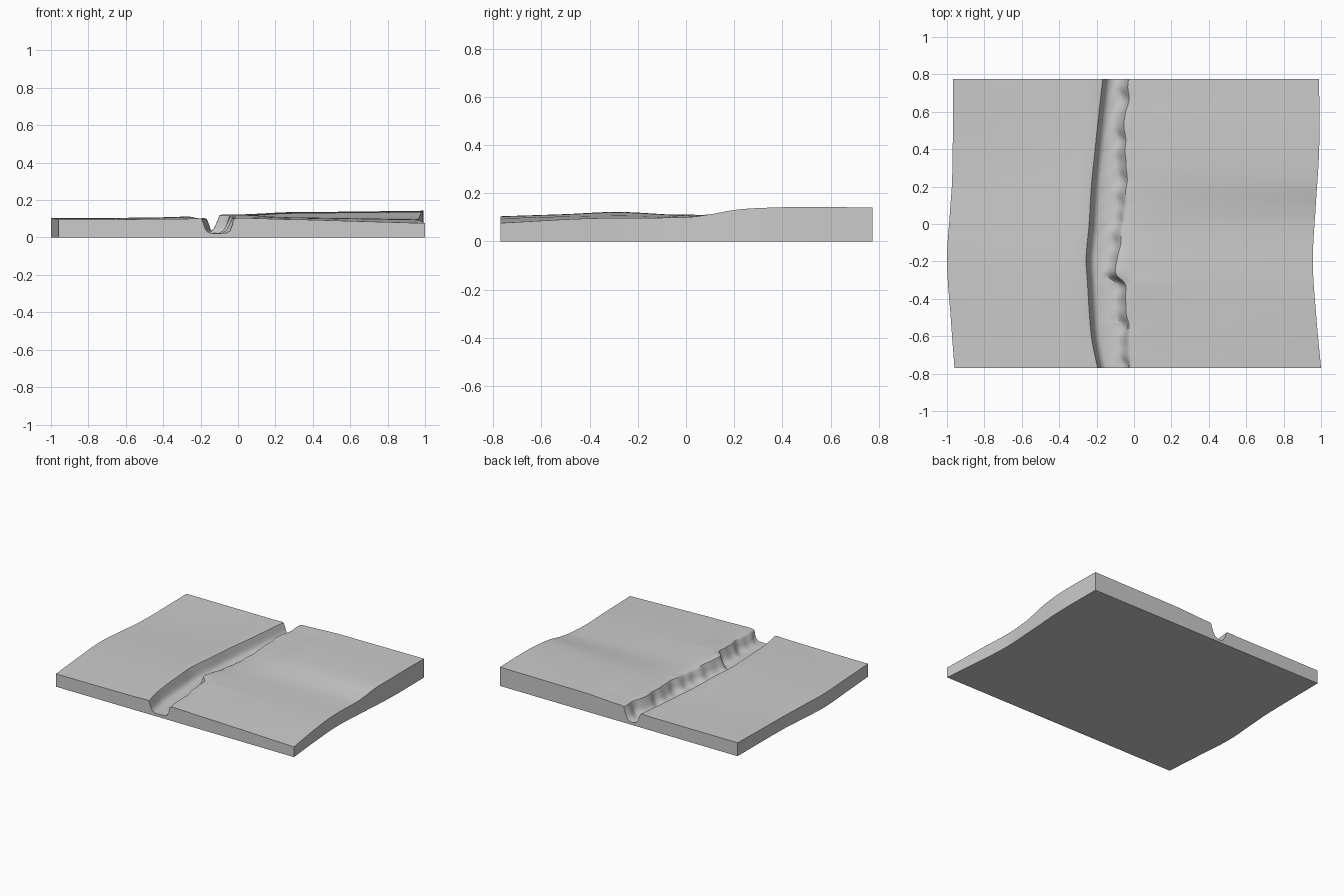
import bpy, bmesh, math, random

if "Cube" in bpy.data.objects:
    bpy.data.objects.remove(bpy.data.objects["Cube"])

random.seed(4)
ROWS = 110
Y0, Y1 = -0.77, 0.775


def curve(points):
    """Smooth function through (y, value) points."""
    n = len(points)
    slope = []
    for i in range(n):
        a, b = points[max(i - 1, 0)], points[min(i + 1, n - 1)]
        slope.append((b[1] - a[1]) / (b[0] - a[0]))

    def f(y):
        i = 0
        while i < n - 2 and y > points[i + 1][0]:
            i += 1
        (a, va), (b, vb) = points[i], points[i + 1]
        h = b - a
        t = (y - a) / h
        return ((2*t**3 - 3*t**2 + 1) * va + (t**3 - 2*t**2 + t) * h * slope[i]
                + (3*t**2 - 2*t**3) * vb + (t**3 - t**2) * h * slope[i + 1])
    return f


# Plan outlines: x of the outer edges and the channel rims along y
left_edge = curve([(Y0, -.96), (-.5, -.98), (-.2, -1.0), (.05, -.985), (.25, -.972), (Y1, -.967)])
right_edge = curve([(Y0, 1.0), (-.5, .975), (-.2, .956), (.1, .972), (.4, .99), (Y1, .99)])
left_rim = curve([(Y0, -.195), (-.6, -.228), (-.3, -.25), (-.18, -.256), (0, -.24),
                  (.2, -.228), (.4, -.208), (.6, -.187), (Y1, -.167)])
right_rim = curve([(Y0, -.017), (-.55, -.025), (-.4, -.04), (-.32, -.045), (-.27, -.085), (-.2, -.088),
                   (-.08, -.062), (.05, -.05), (.1, -.038), (.3, -.035), (.55, -.045), (.64, -.028), (Y1, -.022)])
# Surface heights along y
z_left = curve([(Y0, .096), (-.2, .103), (.3, .094), (Y1, .1)])
z_left_rim = curve([(Y0, .1), (-.3, .11), (0, .108), (.4, .1), (Y1, .1)])
z_right_rim = curve([(Y0, .104), (-.5, .113), (-.28, .122), (0, .109), (.3, .115), (Y1, .123)])
z_right_mid = curve([(Y0, .096), (-.3, .108), (0, .105), (.3, .13), (Y1, .136)])
z_right = curve([(Y0, .076), (-.4, .095), (0, .1), (.1, .112), (.2, .13), (.3, .138), (.5, .143), (Y1, .14)])


def section(y):
    """Top surface points from left edge to right edge at one y."""
    pts = []
    le, lr, rr, re = left_edge(y), left_rim(y), right_rim(y), right_edge(y)
    bump = .005 * math.sin(y * 31) + .003 * math.sin(y * 57 + 1)
    rr += bump * .7
    # left bank
    for i in range(12):
        t = i / 12
        pts.append((le + (lr - .02 - le) * t, z_left(y) + (z_left_rim(y) - z_left(y)) * t * t))
    zl, zr = z_left_rim(y), z_right_rim(y)
    # channel: steep left wall, flat floor, sloping right wall
    fl = lr + .04
    fr = rr - .052 + bump
    pts += [(lr - .014, zl + .003), (lr, zl), (lr + .012, zl * .7), (lr + .02, zl * .45), (fl - .008, .03), (fl + .008, .022)]
    pts += [(fl + (fr - fl) * .5, .02 + bump * .3), (fr - .006, .023), (fr + .014, .036), (fr + .027, .06 + bump)]
    pts += [(rr - .014, .093), (rr - .006, zr - .005), (rr + .006, zr)]
    # right bank
    for i in range(1, 21):
        t = i / 20
        a, m, b = zr, z_right_mid(y), z_right(y)
        w = min(t / .33, 1)
        w = w * w * (3 - 2 * w)
        z = a + (m - a) * w if t < .33 else m + (b - m) * (t - .33) / .67
        pts.append((rr + .006 + (re - rr - .006) * t, z))
    return pts


# Terrain slab with a channel
bm = bmesh.new()
top, base = [], []
for j in range(ROWS + 1):
    y = Y0 + (Y1 - Y0) * j / ROWS
    pts = section(y)
    top.append([bm.verts.new((x, y, z)) for x, z in pts])
    base.append([bm.verts.new((x, y, 0)) for x, z in pts])
n = len(top[0])
for j in range(ROWS):
    for i in range(n - 1):
        bm.faces.new((top[j][i], top[j][i+1], top[j+1][i+1], top[j+1][i]))
        bm.faces.new((base[j][i], base[j+1][i], base[j+1][i+1], base[j][i+1]))
    for i in (0, n - 1):
        bm.faces.new((top[j][i], top[j+1][i], base[j+1][i], base[j][i]))
for j in (0, ROWS):
    for i in range(n - 1):
        bm.faces.new((top[j][i], base[j][i], base[j][i+1], top[j][i+1]))
bmesh.ops.recalc_face_normals(bm, faces=bm.faces)
mesh = bpy.data.meshes.new("terrain_slab")
bm.to_mesh(mesh)
bm.free()
slab = bpy.data.objects.new("terrain_slab", mesh)
bpy.context.collection.objects.link(slab)
bpy.context.view_layer.objects.active = slab
slab.select_set(True)
bpy.ops.object.shade_smooth_by_angle(angle=math.radians(35))
